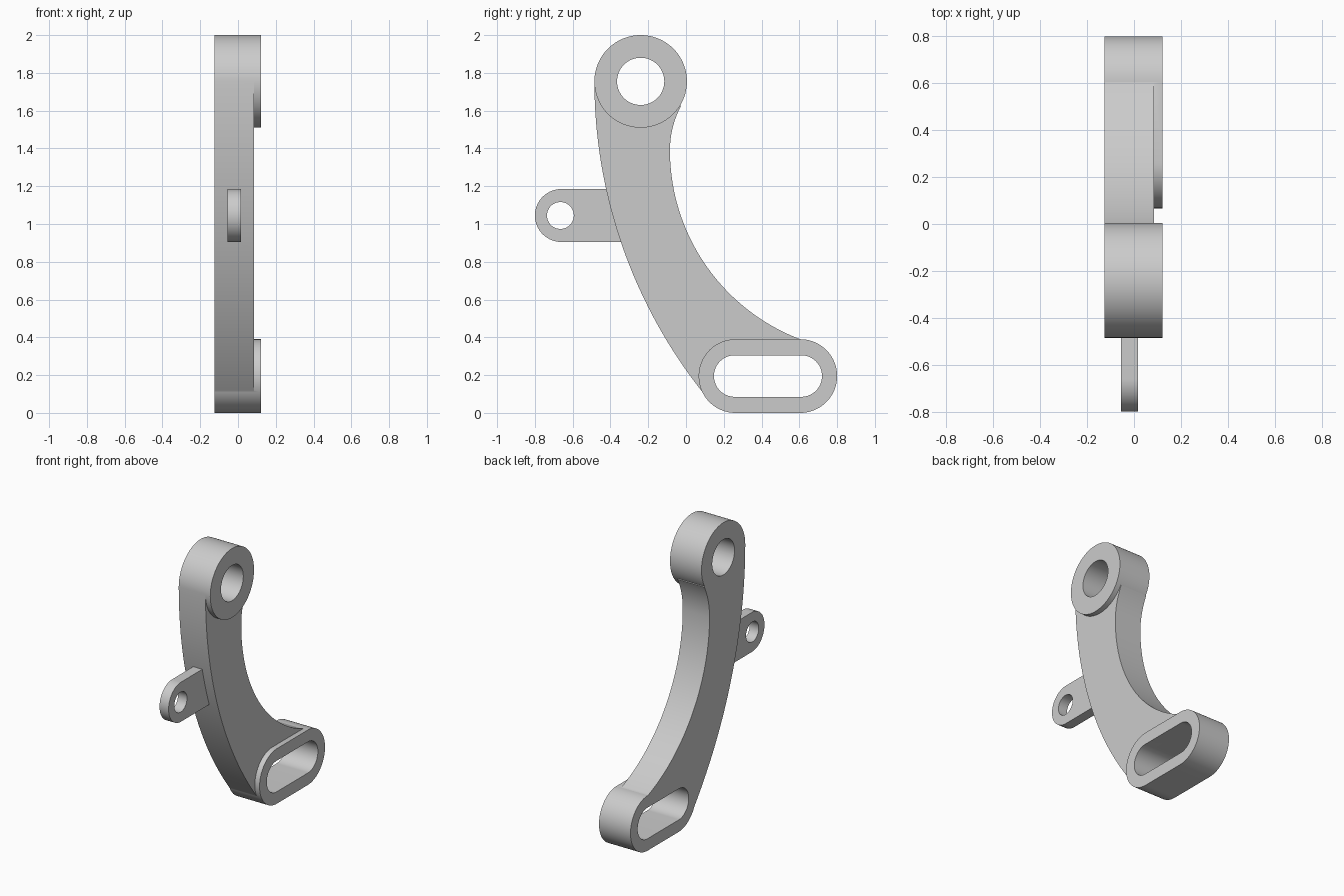
import bpy
import bmesh
from math import sin, cos, pi, radians, asin

cube = bpy.data.objects.get("Cube")
if cube:
    bpy.data.objects.remove(cube, do_unlink=True)

BACK, WEB_FACE, PAD_FACE = -0.125, 0.085, 0.122

grey = bpy.data.materials.new("plain grey")
grey.use_nodes = True
colour = (0.6, 0.6, 0.6, 1)
grey.diffuse_color = colour
grey.node_tree.nodes["Principled BSDF"].inputs["Base Color"].default_value = colour


def arc(cy, cz, r, start, end, n=48):
    """Points of an arc in the y-z plane, angles in radians."""
    angles = [start + (end - start) * i / n for i in range(n + 1)]
    return [(cy + r * cos(a), cz + r * sin(a)) for a in angles]


def stadium(y0, y1, z, r):
    return arc(y1, z, r, -pi / 2, pi / 2) + arc(y0, z, r, pi / 2, 3 * pi / 2)


def circle(y, z, r):
    return arc(y, z, r, 0, 2 * pi, 96)[:-1]


def slab(name, outline, x0, x1):
    """Extrude a y-z outline along x."""
    bm = bmesh.new()
    face = bm.faces.new([bm.verts.new((x0, y, z)) for y, z in outline])
    grown = bmesh.ops.extrude_face_region(bm, geom=[face])["geom"]
    verts = [v for v in grown if isinstance(v, bmesh.types.BMVert)]
    bmesh.ops.translate(bm, verts=verts, vec=(x1 - x0, 0, 0))
    bmesh.ops.recalc_face_normals(bm, faces=bm.faces)
    mesh = bpy.data.meshes.new(name)
    bm.to_mesh(mesh)
    bm.free()
    mesh.materials.append(grey)
    obj = bpy.data.objects.new(name, mesh)
    bpy.context.collection.objects.link(obj)
    return obj


def combine(target, tool, operation):
    mod = target.modifiers.new(operation, 'BOOLEAN')
    mod.operation, mod.object, mod.solver = operation, tool, 'EXACT'
    bpy.context.view_layer.objects.active = target
    bpy.ops.object.modifier_apply(modifier=mod.name)
    bpy.data.objects.remove(tool, do_unlink=True)


# Curved arm: long outer arc, then the inner arc with a tighter top bend
outer = arc(2.165, 1.755, 2.65, pi, pi + asin(1.665 / 2.65))
inner = arc(0.985, 1.39, 1.07, pi + asin(1.014 / 1.07), pi)
bend = arc(0.415, 1.39, 0.5, pi, pi - asin(0.235 / 0.5), 16)
outline = outer + [(0.265, 0.1), (0.605, 0.195)] + inner + bend[1:] + [(-0.24, 1.755)]
arm = slab("curved_arm", outline, BACK, WEB_FACE)

# Thicker round boss, slotted foot and thin side lug
combine(arm, slab("top_boss", circle(-0.24, 1.755, 0.245), BACK, PAD_FACE), 'UNION')
combine(arm, slab("slot_foot", stadium(0.262, 0.605, 0.195, 0.195), BACK, PAD_FACE), 'UNION')
combine(arm, slab("side_lug", stadium(-0.66, -0.26, 1.045, 0.14), -0.055, 0.016), 'UNION')

# Bores through the boss, foot and lug
for hole in (circle(-0.24, 1.755, 0.125),
             stadium(0.258, 0.61, 0.195, 0.11),
             circle(-0.665, 1.045, 0.071)):
    combine(arm, slab("bore_cutter", hole, -0.3, 0.3), 'DIFFERENCE')

# Smooth curved walls with crisp rims
bpy.ops.object.select_all(action='DESELECT')
arm.select_set(True)
bpy.context.view_layer.objects.active = arm
bpy.ops.object.shade_smooth_by_angle(angle=radians(30))
